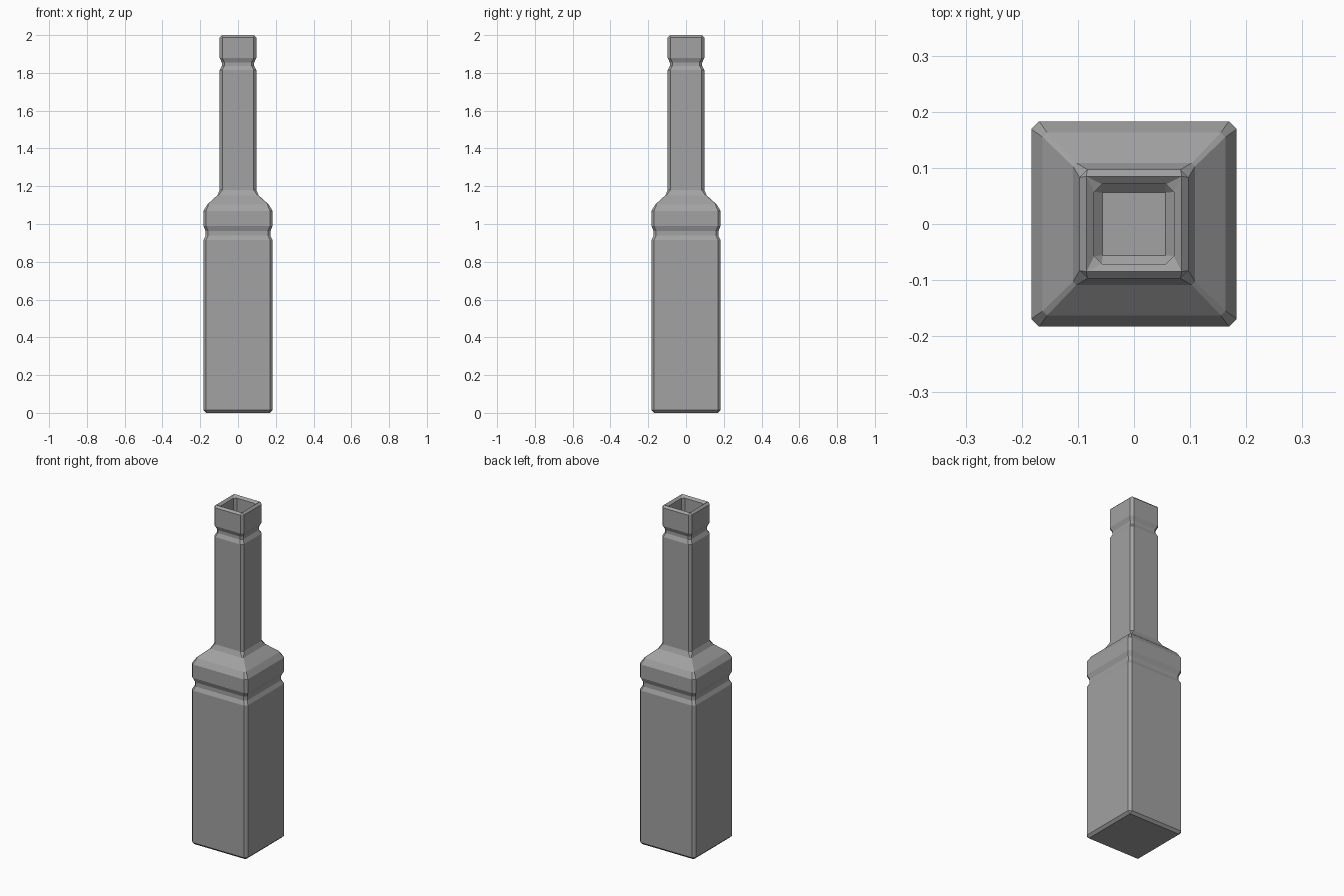
import bpy, bmesh

if "Cube" in bpy.data.objects:
    bpy.data.objects.remove(bpy.data.objects["Cube"])

# Profile of a square bottle: (half width, height, corner chamfer)
C = 0.014
PROFILE = [
    (0.169, 0.000, 0), (0.183, 0.014, C),            # base bevel
    (0.183, 0.915, C), (0.172, 0.938, C),            # body, groove
    (0.172, 0.962, C), (0.183, 0.990, C),
    (0.183, 1.070, C), (0.163, 1.103, 0.008),        # shoulder
    (0.109, 1.152, 0.006), (0.097, 1.180, C),
    (0.097, 1.815, C), (0.086, 1.837, C),            # neck, groove
    (0.086, 1.855, C), (0.097, 1.880, C),
    (0.097, 1.988, C), (0.085, 2.000, 0),            # rim
    (0.071, 1.988, C), (0.071, 1.815, C),            # mouth cavity
    (0.056, 1.800, 0),
]


def ring(bm, h, z, c):
    """Square cross-section with chamfered corners (8 vertices)."""
    a = h - c
    pts = [(h, -a), (h, a), (a, h), (-a, h), (-h, a), (-h, -a), (-a, -h), (a, -h)]
    return [bm.verts.new((x, y, z)) for x, y in pts]


bm = bmesh.new()
rings = [ring(bm, *p) for p in PROFILE]
for lo, hi in zip(rings, rings[1:]):
    for i in range(8):
        j = (i + 1) % 8
        bm.faces.new((lo[i], lo[j], hi[j], hi[i]))
bm.faces.new(rings[0][::-1])
bm.faces.new(rings[-1])

# Square rings have coincident corner points
bmesh.ops.remove_doubles(bm, verts=bm.verts, dist=1e-5)
bmesh.ops.recalc_face_normals(bm, faces=bm.faces)

mesh = bpy.data.meshes.new("square_bottle")
bm.to_mesh(mesh)
bm.free()

# Dark grey surface
mat = bpy.data.materials.new("dark_grey")
mat.diffuse_color = (0.36, 0.36, 0.36, 1)
mat.use_nodes = True
mat.node_tree.nodes["Principled BSDF"].inputs["Base Color"].default_value = mat.diffuse_color
mesh.materials.append(mat)

bottle = bpy.data.objects.new("square_bottle", mesh)
bpy.context.collection.objects.link(bottle)
